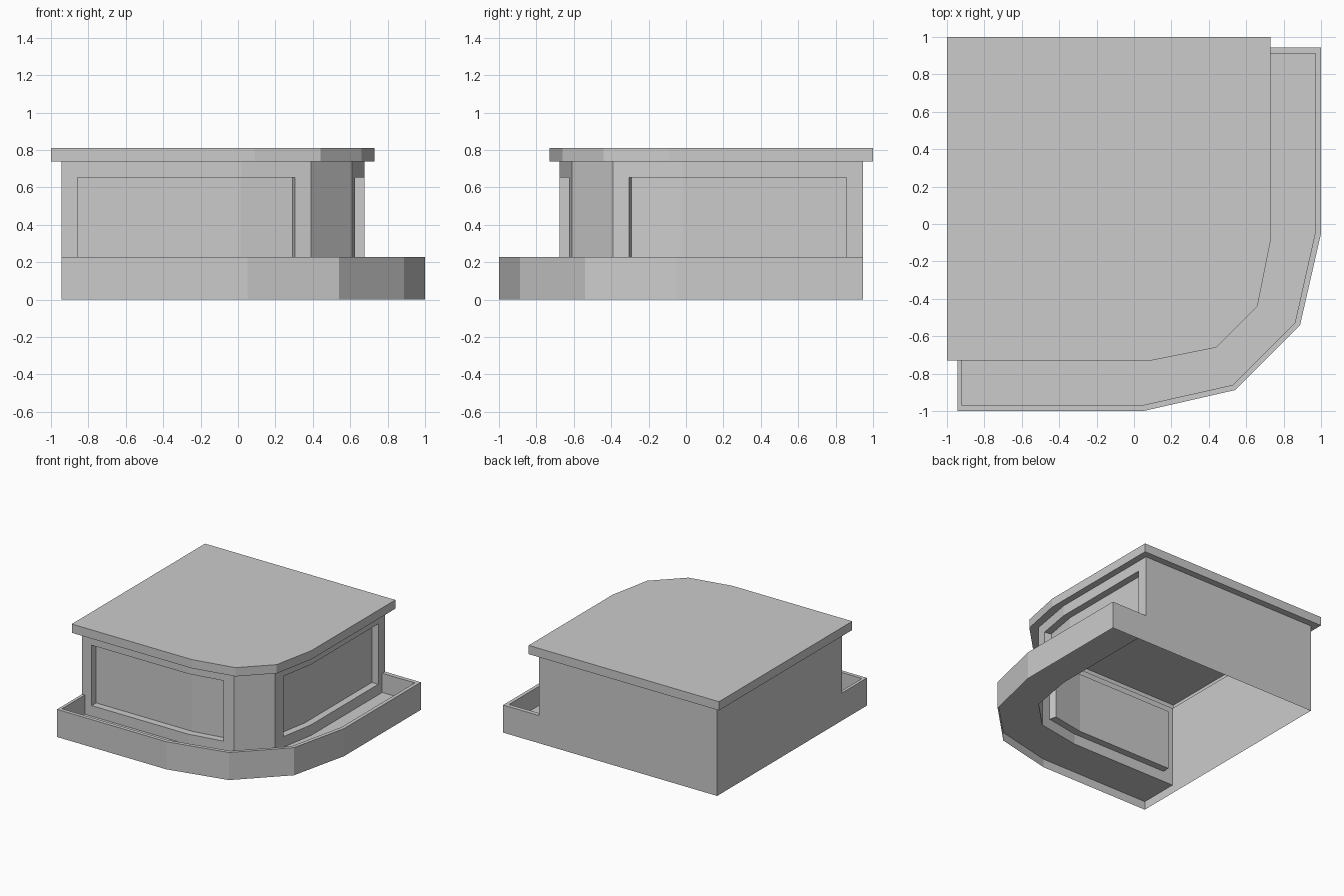
import bpy, bmesh

if "Cube" in bpy.data.objects:
    bpy.data.objects.remove(bpy.data.objects["Cube"])

ROOF_LO, ROOF_HI = 0.738, 0.81
FLOOR, RIM = 0.07, 0.227
SILL, HEAD = 0.157, 0.653


def mirrored(path):
    """Reflect a plan path across the diagonal, keeping its direction."""
    return [(-y, -x) for x, y in reversed(path)]


def around(path):
    """Complete a half plan path with its mirrored half."""
    return path + mirrored(path)


def strip(bm, a, za, b, zb):
    """Row of quads between two plan paths at two heights."""
    va = [bm.verts.new((x, y, za)) for x, y in a]
    vb = [bm.verts.new((x, y, zb)) for x, y in b]
    for i in range(len(a) - 1):
        bm.faces.new((va[i], va[i + 1], vb[i + 1], vb[i]))


def finish(name, bm):
    bmesh.ops.remove_doubles(bm, verts=bm.verts, dist=0.0005)
    me = bpy.data.meshes.new(name)
    bm.to_mesh(me)
    bm.free()
    ob = bpy.data.objects.new(name, me)
    bpy.context.collection.objects.link(ob)
    return ob


corner = (0.39, -0.61)

# hollow roof slab: top, edge and the overhang's underside only
roof = around([(-1, -0.73), (0.09, -0.73), (0.44, -0.66)]) + [(0.73, 1), (-1, 1)]
roof = [p for i, p in enumerate(roof) if p not in roof[:i]]
wall_top = around([(-0.945, -0.675), (0.02, -0.675), corner])
wall_top[-1] = (0.675, 0.945)
wall_top.append((-0.945, 0.945))
roof = [(-1, -0.73), (0.09, -0.73), (0.44, -0.66),
        (0.66, -0.44), (0.73, -0.09), (0.73, 1), (-1, 1)]
bm = bmesh.new()
loop, inner_loop = roof + roof[:1], wall_top + wall_top[:1]
strip(bm, loop, ROOF_LO, loop, ROOF_HI)
strip(bm, inner_loop, ROOF_LO, loop, ROOF_LO)
bm.faces.new([bm.verts.new((x, y, ROOF_HI)) for x, y in roof])
finish("roof_slab", bm)

# wall shell with two recessed windows, open underneath
window = [(-0.857, -0.675), (0.02, -0.675), (0.305, -0.625)]
pane = [(-0.857, -0.617), (0.015, -0.617), (0.292, -0.568)]
bm = bmesh.new()
for side in (lambda p: p, mirrored):
    w, p = side(window), side(pane)
    for piece in ([(-0.945, -0.675), window[0]], [window[2], corner]):
        q = side(piece)
        strip(bm, q, FLOOR, q, ROOF_LO)
    strip(bm, w, FLOOR, w, SILL)
    strip(bm, w, HEAD, w, ROOF_LO)
    strip(bm, w, SILL, p, SILL)
    strip(bm, p, SILL, p, HEAD)
    strip(bm, p, HEAD, w, HEAD)
    for jamb in ([w[0], p[0]], [p[2], w[2]]):
        strip(bm, jamb, SILL, jamb, HEAD)
chamfer = around([corner])
strip(bm, chamfer, FLOOR, chamfer, ROOF_LO)
back = [(0.675, 0.945), (-0.945, 0.945), (-0.945, -0.675)]
strip(bm, back, 0, back, ROOF_LO)
finish("wall_shell", bm)

# balcony tray: outer skirt, rim, inner face and floor
outer = around([(-0.945, -0.675), (-0.945, -1), (0.05, -1), (0.54, -0.888)])
inner = around([(-0.92, -0.675), (-0.92, -0.97), (0.04, -0.97), (0.53, -0.86)])
inner[-2:] = [(0.97, 0.912), (0.675, 0.908)]
wall = around([(-0.945, -0.675), (0.02, -0.675), corner])
bm = bmesh.new()
strip(bm, outer, 0, outer, RIM)
strip(bm, outer, RIM, inner, RIM)
strip(bm, inner, RIM, inner, FLOOR)
strip(bm, outer[1:-1], FLOOR, wall, FLOOR)
finish("balcony", bm)
